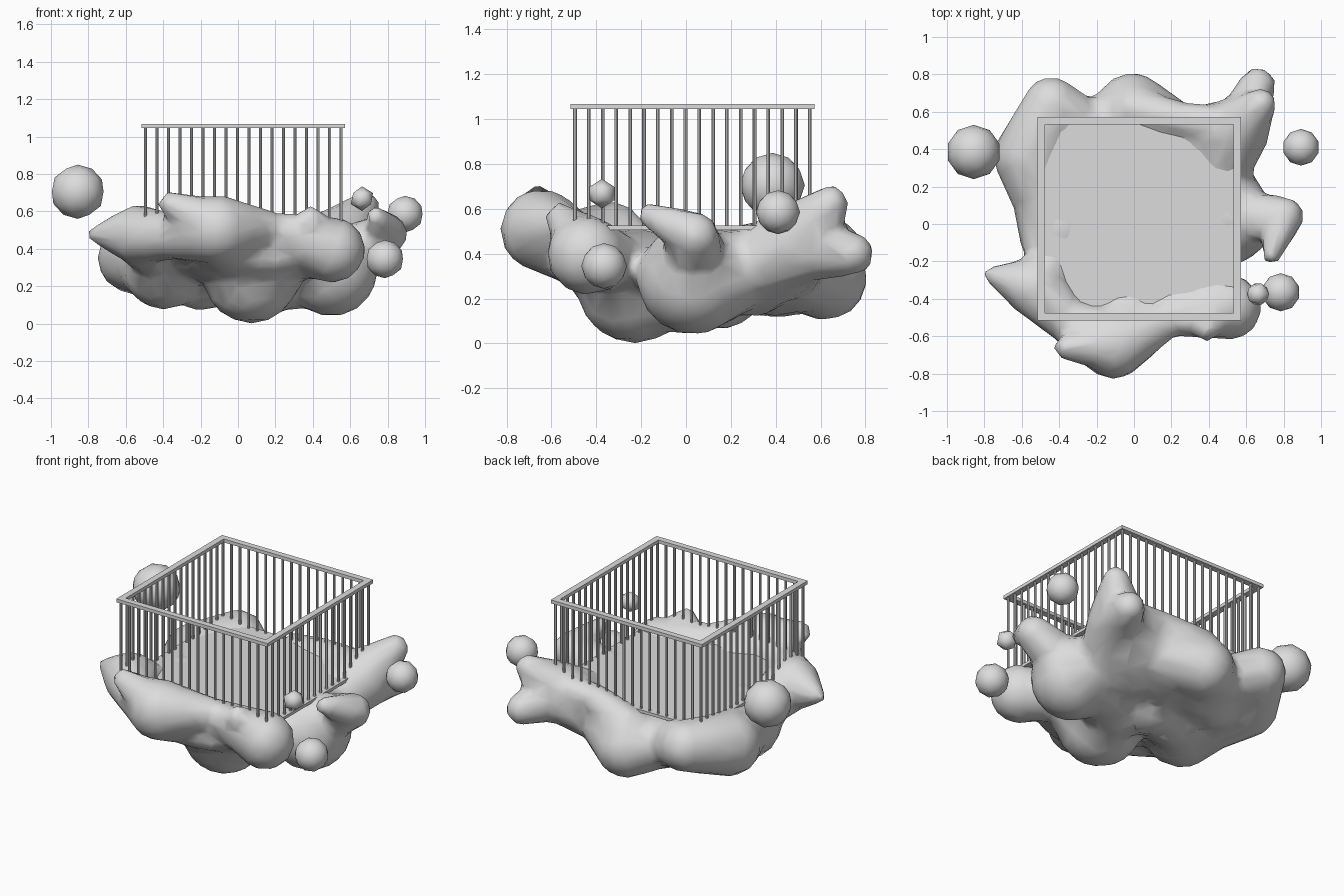
import bpy, bmesh, math
from mathutils import Vector, Matrix

if "Cube" in bpy.data.objects:
    bpy.data.objects.remove(bpy.data.objects["Cube"])

grey = bpy.data.materials.new("plain_grey")
grey.diffuse_color = (0.72, 0.72, 0.72, 1)
grey.use_nodes = True
grey.node_tree.nodes["Principled BSDF"].inputs["Base Color"].default_value = grey.diffuse_color


def make(name, bm, smooth=False):
    me = bpy.data.meshes.new(name)
    bm.to_mesh(me)
    bm.free()
    me.materials.append(grey)
    for p in me.polygons:
        p.use_smooth = smooth
    ob = bpy.data.objects.new(name, me)
    bpy.context.collection.objects.link(ob)
    return ob


def box(bm, x0, x1, y0, y1, z0, z1):
    m = Matrix.Translation(((x0 + x1) / 2, (y0 + y1) / 2, (z0 + z1) / 2)) @ \
        Matrix.Diagonal((x1 - x0, y1 - y0, z1 - z0, 1))
    bmesh.ops.create_cube(bm, size=1, matrix=m)


def ball(bm, x, y, z, r, sub=3, flat=1):
    m = Matrix.Translation((x, y, z)) @ Matrix.Diagonal((1, 1, flat, 1))
    bmesh.ops.create_icosphere(bm, subdivisions=sub, radius=r, matrix=m)


def chain(bm, *pts, n=4):
    # row of balls tapering through the points, each (x, y, z, r)
    for a, b in zip(pts, pts[1:]):
        for i in range(n + 1):
            ball(bm, *[p + (q - p) * i / n for p, q in zip(a, b)])


# cloud body: blended balls
bm = bmesh.new()
ball(bm, 0.0, 0.17, 0.33, 0.52, 3, 0.32)
ball(bm, 0.05, -0.2, 0.34, 0.42, 3, 0.33)
centre = (0.07, -0.23, 0.257, 0.258)
right = (0.50, 0.03, 0.285, 0.248)
left = (-0.39, -0.03, 0.305, 0.232)
back_left = (-0.555, 0.36, 0.355, 0.198)
for b in (centre, right, left, back_left):
    ball(bm, *b)
# filling between the lower lobes
for x, y, z, r in ((0.28, 0.1, 0.27, 0.2), (0.3, 0.3, 0.31, 0.19), (0.1, 0.4, 0.31, 0.19),
                   (0.0, 0.15, 0.26, 0.2), (-0.2, 0.1, 0.27, 0.2), (-0.3, 0.35, 0.31, 0.19),
                   (-0.12, 0.42, 0.3, 0.19), (0.15, 0.0, 0.26, 0.22), (0.4, 0.4, 0.34, 0.17)):
    ball(bm, x, y, z, r)
front_left = (-0.53, -0.34, 0.475, 0.162)
front_mid = (-0.11, -0.645, 0.505, 0.185)
front_right = (0.505, -0.445, 0.395, 0.178)
back_mid = (-0.01, 0.62, 0.29, 0.19)
back_corner = (-0.44, 0.63, 0.41, 0.158)
back_right = (0.54, 0.49, 0.44, 0.185)
# front row
chain(bm, front_left, (-0.35, -0.52, 0.465, 0.125), front_mid)
chain(bm, front_mid, (0.19, -0.51, 0.51, 0.09), front_right)
chain(bm, (0.2, -0.46, 0.475, 0.10), (0.42, -0.44, 0.46, 0.11))
chain(bm, front_mid, (0.0, -0.4, 0.36, 0.14), centre)
chain(bm, front_right, (0.3, -0.3, 0.37, 0.12), centre)
chain(bm, front_left, (-0.42, -0.2, 0.36, 0.14), left)
# left and back rows
chain(bm, back_left, (-0.47, 0.15, 0.32, 0.185), left)
chain(bm, back_left, back_corner)
chain(bm, back_mid, (-0.22, 0.48, 0.33, 0.15), back_corner)
chain(bm, (0.0, 0.61, 0.42, 0.125), (0.25, 0.56, 0.5, 0.095), (0.55, 0.53, 0.5, 0.10))
chain(bm, back_mid, (0.27, 0.46, 0.34, 0.16), back_right)
chain(bm, right, (0.44, 0.27, 0.33, 0.165), back_right)
# small lobes on the cloud
chain(bm, front_left, (-0.76, -0.27, 0.475, 0.05))
chain(bm, (-0.12, -0.65, 0.53, 0.14), (-0.36, -0.66, 0.64, 0.07))
chain(bm, (0.42, -0.47, 0.48, 0.10), (0.39, -0.56, 0.56, 0.07))
chain(bm, (0.55, 0.03, 0.36, 0.16), (0.80, 0.04, 0.48, 0.11), (0.735, -0.16, 0.57, 0.06))
chain(bm, back_right, (0.68, 0.645, 0.625, 0.083))
chain(bm, (0.56, 0.5, 0.42, 0.15), (0.66, 0.74, 0.40, 0.10))
cloud = make("cloud", bm, True)
rm = cloud.modifiers.new("blend", 'REMESH')
rm.mode = 'VOXEL'
rm.voxel_size = 0.025
rm.use_smooth_shade = True
sm = cloud.modifiers.new("soften", 'SMOOTH')
sm.factor = 0.5
sm.iterations = 12
dec = cloud.modifiers.new("facet", 'DECIMATE')
dec.ratio = 0.08

# loose puffs around the cloud
for i, (x, y, z, r, s) in enumerate([(-0.857, 0.385, 0.705, 0.145, 2),
                                     (0.893, 0.41, 0.585, 0.098, 2),
                                     (0.785, -0.365, 0.345, 0.102, 2),
                                     (0.663, -0.375, 0.668, 0.066, 1)]):
    bm = bmesh.new()
    ball(bm, x, y, z, r, s)
    make("puff_%d" % (i + 1), bm, True)

# square floor and top rail
LO, HI, W = -0.515, 0.572, 0.04
bm = bmesh.new()
box(bm, LO, HI, LO, HI, 0.506, 0.525)
make("floor", bm)

bm = bmesh.new()
outer = [(LO, LO), (HI, LO), (HI, HI), (LO, HI)]
inner = [(LO + W, LO + W), (HI - W, LO + W), (HI - W, HI - W), (LO + W, HI - W)]
ring = [[bm.verts.new((x, y, z)) for x, y in sq]
        for sq, z in ((outer, 1.045), (outer, 1.067), (inner, 1.067), (inner, 1.045))]
for k in range(4):
    a, b = ring[k], ring[(k + 1) % 4]
    for i in range(4):
        j = (i + 1) % 4
        bm.faces.new((a[i], a[j], b[j], b[i]))
make("top_rail", bm)

# railing bars, 18 per side
bm = bmesh.new()
lo, hi, N = LO + W / 2, HI - W / 2, 18
spots = set()
for i in range(N):
    t = round(lo + (hi - lo) * i / (N - 1), 4)
    a, b = round(lo, 4), round(hi, 4)
    spots |= {(t, a), (t, b), (a, t), (b, t)}
for x, y in sorted(spots):
    bmesh.ops.create_cone(bm, cap_ends=True, segments=8, radius1=0.008, radius2=0.008,
                          depth=0.54, matrix=Matrix.Translation((x, y, 0.785)))
make("railing_bars", bm)
